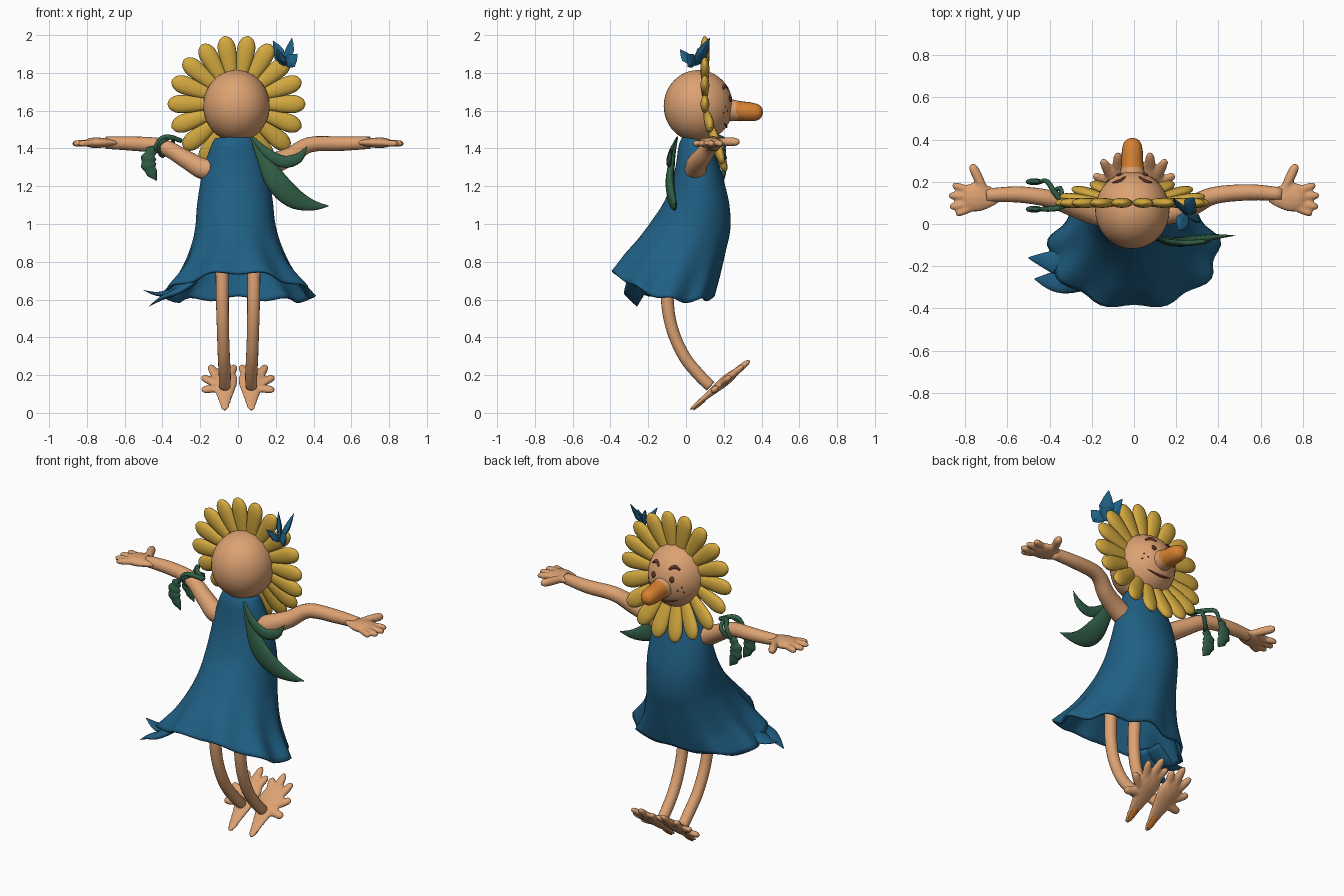
import bpy, bmesh, math
from mathutils import Vector as V

cube = bpy.data.objects.get("Cube")
if cube:
    bpy.data.objects.remove(cube)


def material(name, rgb):
    m = bpy.data.materials.new(name)
    m.diffuse_color = (*rgb, 1)
    m.use_nodes = True
    m.node_tree.nodes["Principled BSDF"].inputs["Base Color"].default_value = (*rgb, 1)
    return m


SKIN = material("skin", (.72, .36, .17))
GOLD = material("petal yellow", (.66, .40, .05))
BLUE = material("dress blue", (.014, .115, .23))
GREEN = material("leaf green", (.03, .11, .06))
ORANGE = material("beak orange", (.68, .22, .03))
BROWN = material("dark brown", (.12, .035, .02))
X, Y, Z = V((1, 0, 0)), V((0, 1, 0)), V((0, 0, 1))


def smooth_path(values, steps):
    """Catmull-Rom interpolation of points or numbers."""
    out = []
    last = len(values) - 1
    for i in range(last):
        a, b, c, d = (values[min(max(i + k, 0), last)] for k in (-1, 0, 1, 2))
        for s in range(steps):
            t = s / steps
            out.append(.5 * (2 * b + (c - a) * t + (2 * a - 5 * b + 4 * c - d) * t ** 2
                             + (3 * b - a - 3 * c + d) * t ** 3))
    return out + [values[-1]]


def bridge(bm, rings):
    for r, s in zip(rings, rings[1:]):
        for k in range(len(r)):
            n = (k + 1) % len(r)
            bm.faces.new((r[k], r[n], s[n], s[k]))


def sweep(bm, points, radii, flat=1, up=Z, sides=12, steps=4):
    """Elliptical tube along a path, thin in the up direction."""
    path = smooth_path([V(p) for p in points], steps)
    widths = smooth_path(list(radii), steps)
    rings = []
    for i, p in enumerate(path):
        tangent = (path[min(i + 1, len(path) - 1)] - path[max(i - 1, 0)]).normalized()
        side = tangent.cross(up).normalized()
        thin = side.cross(tangent)
        w = max(widths[i], .001)
        angles = [math.tau * k / sides for k in range(sides)]
        rings.append([bm.verts.new(p + side * w * math.cos(a) + thin * w * flat * math.sin(a))
                      for a in angles])
    bridge(bm, rings)
    bm.faces.new(rings[0])
    bm.faces.new(rings[-1])


def digit(bm, a, b, r, flat=1, up=Z):
    a, b = V(a), V(b)
    sweep(bm, [a.lerp(b, t) for t in (0, .3, .7, .92, 1)],
          [r * k for k in (.8, .95, 1, .75, .1)], flat, up, 10, 3)


def finish(name, bm, *mats, smooth=True, fuse=0):
    bmesh.ops.recalc_face_normals(bm, faces=bm.faces)
    mesh = bpy.data.meshes.new(name)
    bm.to_mesh(mesh)
    bm.free()
    ob = bpy.data.objects.new(name, mesh)
    bpy.context.collection.objects.link(ob)
    for m in mats:
        mesh.materials.append(m)
    for p in mesh.polygons:
        p.use_smooth = smooth
    if fuse:
        mod = ob.modifiers.new("Fuse", 'REMESH')
        mod.mode, mod.voxel_size, mod.use_smooth_shade = 'VOXEL', fuse, True
        mod = ob.modifiers.new("Soften", 'SMOOTH')
        mod.factor, mod.iterations = .5, 3
    return ob


# Head
HEAD, SIZE = V((-.008, .065, 1.625)), V((.176, .183, .19))
bm = bmesh.new()
bmesh.ops.create_uvsphere(bm, u_segments=40, v_segments=24, radius=1)
for v in bm.verts:
    v.co = HEAD + v.co * SIZE
finish("head", bm, SKIN)


def on_face(x, z):
    k = 1 - (x / SIZE.x) ** 2 - ((z - HEAD.z) / SIZE.z) ** 2
    return V((HEAD.x + x, HEAD.y + SIZE.y * math.sqrt(max(k, 0)), z))


# Nose with an orange tip
bm = bmesh.new()
sweep(bm, [(-.008, y, 1.605 - .08 * (y - .2)) for y in (.19, .24, .29, .34, .38, .4, .408)],
      [.065, .058, .052, .05, .042, .026, .002], sides=20)
for f in bm.faces:
    f.material_index = int(f.calc_center_median().y > .27)
finish("nose", bm, SKIN, ORANGE)

# Brows, eyes, smile and freckles
for s, side in ((1, "left"), (-1, "right")):
    bm = bmesh.new()
    sweep(bm, [on_face(s * x, z) for x, z in ((.035, 1.715), (.06, 1.73), (.09, 1.715))],
          [.006, .011, .006], .8, Y)
    finish(side + "_brow", bm, BROWN)
    bm = bmesh.new()
    sweep(bm, [on_face(s * .06, z) for z in (1.645, 1.655, 1.67, 1.68)],
          [.003, .014, .014, .003], .5, Y)
    finish(side + "_eye", bm, BROWN)
    bm = bmesh.new()
    for x, z in ((.09, 1.6), (.11, 1.62), (.115, 1.59)):
        digit(bm, on_face(s * x, z - .004), on_face(s * x, z + .004), .005, .5, Y)
    finish(side + "_freckles", bm, BROWN)
bm = bmesh.new()
sweep(bm, [on_face(x, 1.515 + 3 * x * x) for x in (-.08, -.04, 0, .04, .08)],
      [.002, .005, .006, .005, .002], 1, Y)
finish("smile", bm, BROWN)

# Petal ring, lower petals leaning forward over the chest
COUNT = 18
for i in range(COUNT):
    a = math.tau * (i + .5) / COUNT
    pts = []
    for r in (.13, .19, .25, .31, .35, .365):
        z = 1.635 + r * math.cos(a)
        pts.append((-.008 + r * math.sin(a), .1 + .34 * max(0, 1.6 - z), z))
    bm = bmesh.new()
    sweep(bm, pts, [.026, .036, .045, .047, .03, .003], .5, Y)
    finish(f"petal_{i + 1}", bm, GOLD)

# Dress: half width, back y, front y, back z, front z of each ring
rows = [(.11, -.02, .13, 1.46, 1.44), (.135, -.04, .155, 1.41, 1.38),
        (.175, -.06, .195, 1.28, 1.25), (.2, -.11, .23, 1.13, 1.1),
        (.212, -.18, .234, 1.02, .97), (.24, -.25, .21, .93, .86),
        (.3, -.33, .175, .84, .72), (.4, -.395, .14, .75, .605)]
bm = bmesh.new()
rings, SIDES = [], 64
levels = smooth_path([V(r) for r in rows], 4)
for i, (rx, yb, yf, zb, zf) in enumerate(levels):
    flare = max(0, i / (len(levels) - 1) - .5) * 2
    ring = []
    for k in range(SIDES):
        a = math.tau * k / SIDES
        c, s = math.cos(a), math.sin(a)
        wave = 1 + .045 * flare ** 2 * math.cos(9 * a)
        x = rx * s * wave - .015 * (1 - flare)
        y = (yb + yf) / 2 + (yf - yb) / 2 * c * wave
        z = (zb + zf) / 2 + (zf - zb) / 2 * c
        z += flare ** 2 * (-.06 * s * s + .012 * math.cos(9 * a))
        ring.append(bm.verts.new((x, y, z)))
    rings.append(ring)
bridge(bm, rings)
bm.faces.new(rings[0])
dress = finish("dress", bm, BLUE)
mod = dress.modifiers.new("Cloth", 'SOLIDIFY')
mod.thickness = .014

# Windblown hem points
bm = bmesh.new()
sweep(bm, [(-.27, -.18, .70), (-.36, -.18, .64), (-.43, -.17, .63), (-.5, -.16, .65)],
      [.07, .06, .035, .003], .3)
sweep(bm, [(-.25, -.24, .70), (-.33, -.27, .64), (-.4, -.27, .61), (-.47, -.26, .565)],
      [.08, .06, .04, .003], .3)
finish("hem_points", bm, BLUE)

# Arms
arms = {"left": [(.1, .05, 1.28), (.19, .06, 1.32), (.28, .09, 1.36), (.38, .135, 1.42),
                 (.55, .15, 1.425), (.7, .14, 1.43)],
        "right": [(-.1, .05, 1.3), (-.18, .05, 1.29), (-.28, .08, 1.345), (-.4, .12, 1.41),
                  (-.55, .14, 1.425), (-.7, .135, 1.43)]}
for side, pts in arms.items():
    bm = bmesh.new()
    sweep(bm, pts, [.06, .056, .048, .041, .038, .032], sides=16)
    finish(side + "_arm", bm, SKIN)

# Hands and feet
TILT = V((0, -.28, .32)).normalized()
for s, side in ((1, "left"), (-1, "right")):
    bm = bmesh.new()
    sweep(bm, [(s * x, .13 - .03 * (x - .64), 1.43) for x in (.64, .69, .74, .79, .82)],
          [.03, .055, .07, .06, .01], .4)
    for x, y, r in ((.862, .185, .019), (.88, .135, .019), (.875, .08, .019), (.845, .045, .018)):
        digit(bm, (s * .75, .12 + (y - .12) * .5, 1.43), (s * x, y, 1.425), r)
    digit(bm, (s * .71, .16, 1.435), (s * .77, .285, 1.435), .024)
    finish(side + "_hand", bm, SKIN, fuse=.008)

    def sole(x, t):
        return V((s * x, .02 + .32 * t, .015 + .265 * t))

    bm = bmesh.new()
    sweep(bm, [sole(.07, t) for t in (0, .05, .2, .4, .6, .75, .8)],
          [.008, .022, .035, .055, .07, .05, .01], .38, TILT)
    for x, t in ((.195, .4), (.192, .67), (.15, .9), (.075, 1), (.015, .9)):
        digit(bm, sole(.08, .45), sole(x, t), .025, .75, TILT)
    finish(side + "_foot", bm, SKIN, fuse=.008)
    bm = bmesh.new()
    sweep(bm, [sole(.07, t) - TILT * .012 for t in (.03, .1, .2, .27)],
          [.005, .018, .018, .004], .3, TILT)
    finish(side + "_heel_patch", bm, ORANGE)
    bm = bmesh.new()
    sweep(bm, [(s * .085, -.09, .85), (s * .083, -.1, .62), (s * .08, -.075, .45),
               (s * .075, -.01, .3), (s * .07, .07, .2), (s * .07, .13, .14)],
          [.034, .034, .032, .032, .032, .03], up=X, sides=16)
    finish(side + "_leg", bm, SKIN)

# Long leaves at the back of the neck
bm = bmesh.new()
sweep(bm, [(.07, -.045, 1.46), (.13, -.07, 1.36), (.2, -.085, 1.23), (.29, -.075, 1.14),
           (.39, -.06, 1.1), (.48, -.055, 1.095)], [.008, .035, .058, .055, .03, .002], .4, Y)
finish("long_leaf", bm, GREEN)
bm = bmesh.new()
sweep(bm, [(.08, -.05, 1.455), (.15, -.08, 1.38), (.24, -.09, 1.33), (.32, -.085, 1.35),
           (.365, -.08, 1.41)], [.008, .024, .032, .026, .002], .45, Y)
finish("short_leaf", bm, GREEN)

# Vine around the right arm with two hanging serrated leaves
bm = bmesh.new()
for y in (.07, .2):
    sweep(bm, [(-.3, .1, 1.44), (-.36, .08 + (y - .08) * .4, 1.46), (-.41, y, 1.45),
               (-.445, y, 1.39)], [.012, .013, .012, .008])
sweep(bm, [(-.36, .08, 1.46), (-.42, .07, 1.42), (-.4, .13, 1.36), (-.35, .17, 1.42),
           (-.34, .11, 1.46)], [.011] * 5)
finish("vine", bm, GREEN)
for y, name in ((.07, "back_vine_leaf"), (.2, "front_vine_leaf")):
    bm = bmesh.new()
    sweep(bm, [(-.445 - .03 * math.sin(i / 2.5), y, 1.41 - .02 * i) for i in range(10)],
          [.006, .03, .026, .042, .034, .042, .03, .03, .016, .002], .4, Y, 10, 2)
    finish(name, bm, GREEN)

# Folded blossom floating beside the petals
bm = bmesh.new()
base = V((.25, .045, 1.845))
for tip in ((.185, .12, 1.97), (.285, .125, 1.985), (.315, .01, 1.9), (.21, -.03, 1.925)):
    tip = V(tip)
    sweep(bm, [base, base.lerp(tip, .5) - Z * .008, tip], [.012, .042, .002], .35, X + Y, 6, 2)
finish("blossom", bm, BLUE, smooth=False)
